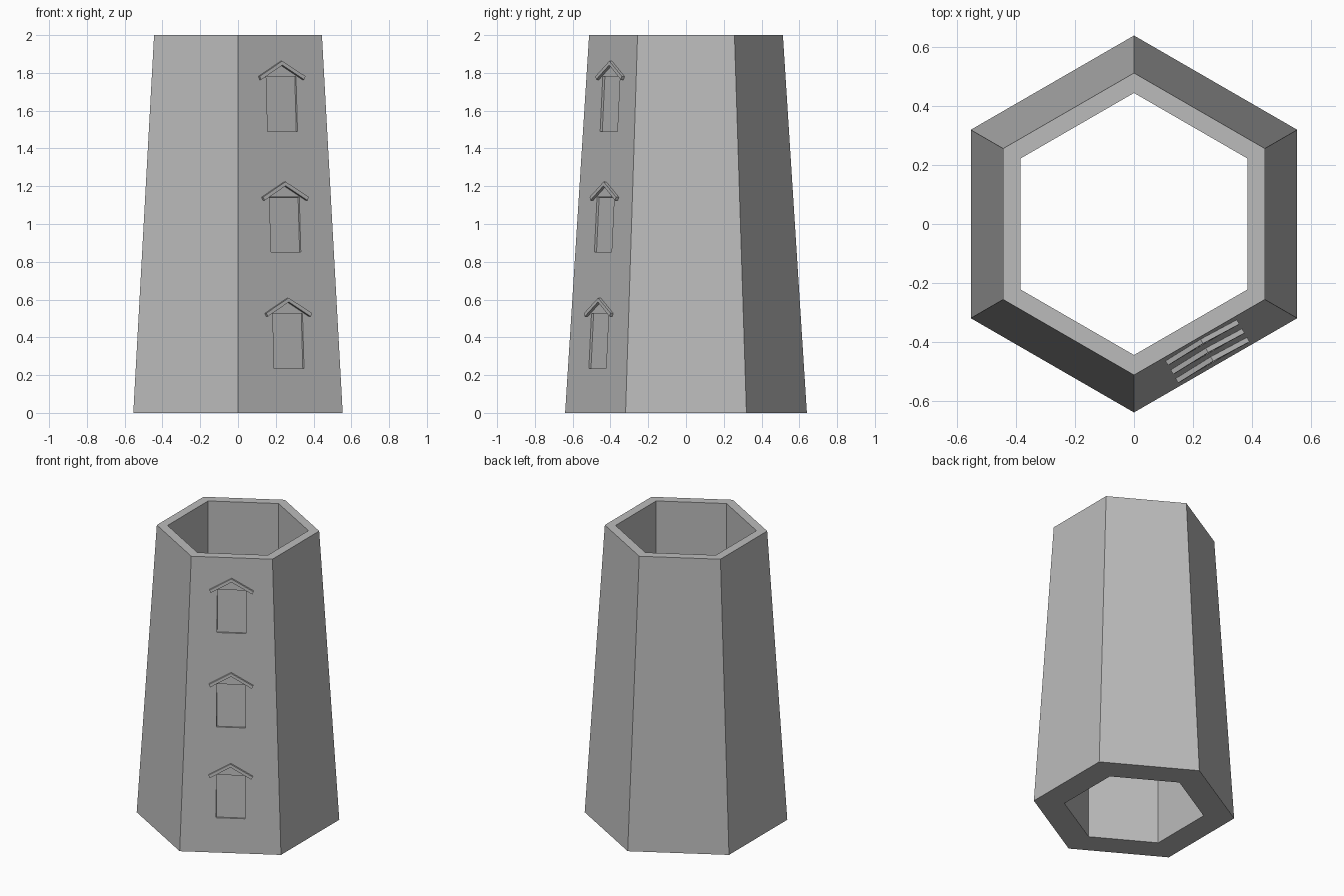
import bpy, bmesh, math
from mathutils import Vector, Matrix

cube = bpy.data.objects.get("Cube")
if cube:
    bpy.data.objects.remove(cube)

stone = bpy.data.materials.new("grey_stone")
stone.use_nodes = True
GREY = (0.5, 0.5, 0.5, 1)
stone.diffuse_color = GREY
stone.node_tree.nodes["Principled BSDF"].inputs["Base Color"].default_value = GREY

HEIGHT = 2.0
R_BOTTOM, R_TOP, R_HOLE = 0.64, 0.513, 0.445
APOTHEM = math.cos(math.pi / 6)
SLOPE = (R_BOTTOM - R_TOP) * APOTHEM / HEIGHT


def make_object(name, bm):
    bmesh.ops.recalc_face_normals(bm, faces=bm.faces)
    mesh = bpy.data.meshes.new(name)
    bm.to_mesh(mesh)
    bm.free()
    mesh.materials.append(stone)
    obj = bpy.data.objects.new(name, mesh)
    bpy.context.collection.objects.link(obj)
    return obj


def wall_frame(z):
    """Frame on the window wall: X along the wall, Y up the slope, Z outward."""
    flat = Vector((0.5, -APOTHEM, 0))
    along = Vector((APOTHEM, 0.5, 0))
    up = (Vector((0, 0, 1)) - flat * SLOPE).normalized()
    out = along.cross(up)
    origin = flat * (R_BOTTOM * APOTHEM - SLOPE * z) + Vector((0, 0, z))
    m = Matrix((along, up, out)).transposed().to_4x4()
    m.translation = origin
    return m


def plate(name, outline, back, front, frame):
    """Extrude a 2D outline between two depths in the wall frame."""
    bm = bmesh.new()
    base = bm.faces.new([bm.verts.new((x, y, back)) for x, y in outline])
    ext = bmesh.ops.extrude_face_region(bm, geom=[base])
    moved = [v for v in ext["geom"] if isinstance(v, bmesh.types.BMVert)]
    bmesh.ops.translate(bm, verts=moved, vec=(0, 0, front - back))
    bm.transform(frame)
    return make_object(name, bm)


# Hollow six-sided tower: four rings bridged outside, top, inside, bottom
bm = bmesh.new()
rings = []
for radius, z in ((R_BOTTOM, 0), (R_TOP, HEIGHT), (R_HOLE, HEIGHT), (R_HOLE, 0)):
    angles = [math.radians(30 + 60 * i) for i in range(6)]
    rings.append([bm.verts.new((radius * math.cos(a), radius * math.sin(a), z)) for a in angles])
for k, ring in enumerate(rings):
    nxt = rings[(k + 1) % 4]
    for i in range(6):
        j = (i + 1) % 6
        bm.faces.new((ring[i], ring[j], nxt[j], nxt[i]))
tower = make_object("tower_wall", bm)

# Shallow window recesses under small gabled hoods
right_half = [(0, 0), (0.14, -0.081), (0.131, -0.099), (0, -0.022)]
left_half = [(-x, y) for x, y in right_half[2:0:-1]]
hood = right_half + left_half
opening = [(-0.091, -0.373), (0.091, -0.373), (0.091, -0.081), (-0.091, -0.081)]

for label, apex in (("lower", 0.608), ("middle", 1.223), ("upper", 1.862)):
    frame = wall_frame(apex)
    plate(label + "_window_hood", hood, -0.01, 0.017, frame)
    cutter = plate(label + "_window_cutter", opening, -0.013, 0.05, frame)
    cutter.hide_render = True
    mod = tower.modifiers.new(label + "_window", "BOOLEAN")
    mod.object = cutter
    mod.operation = "DIFFERENCE"
    mod.solver = "EXACT"
    bpy.context.view_layer.objects.active = tower
    bpy.ops.object.modifier_apply(modifier=mod.name)
    bpy.data.objects.remove(cutter)
